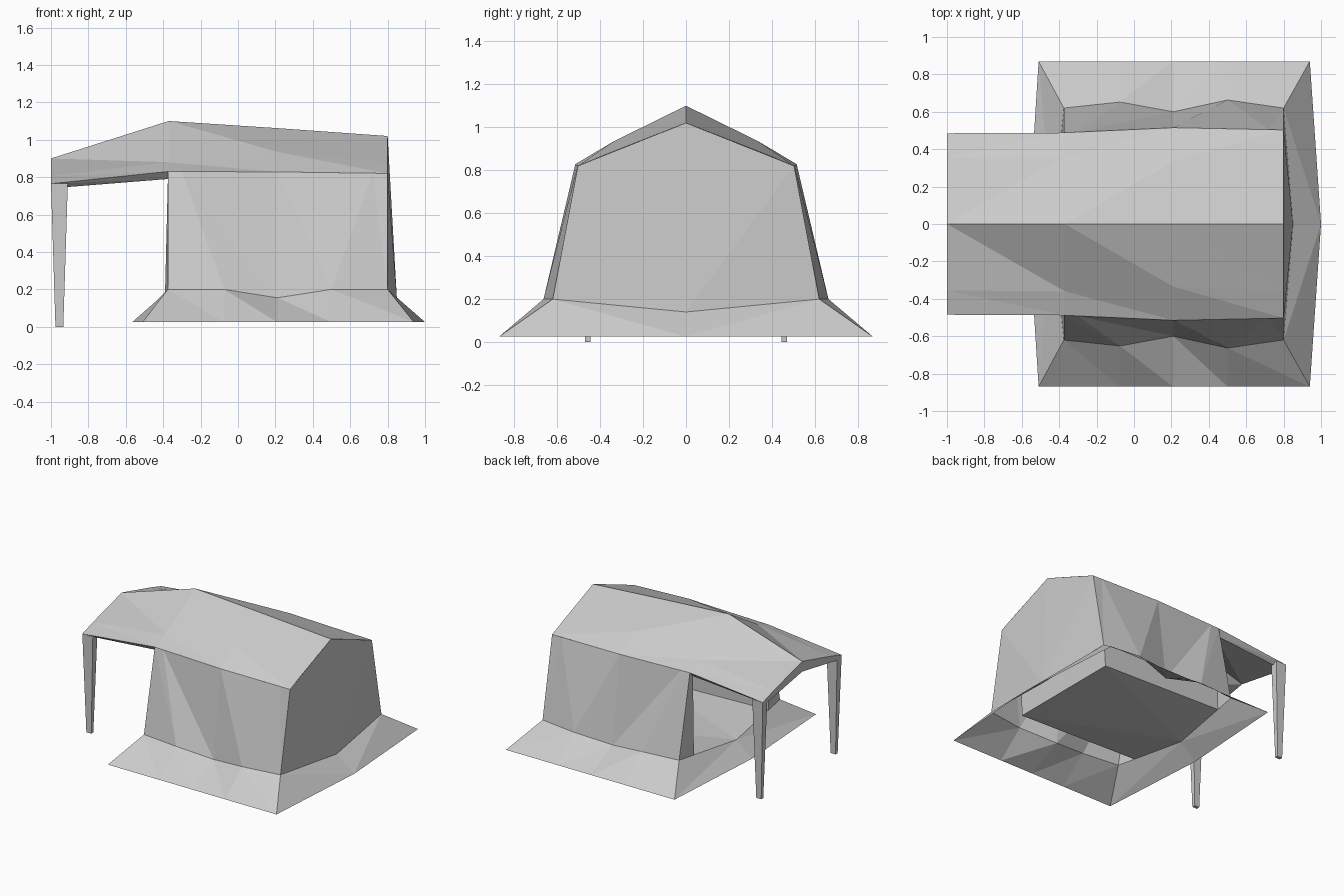
import bpy
import bmesh

cube = bpy.data.objects.get("Cube")
if cube:
    bpy.data.objects.remove(cube)

canvas = bpy.data.materials.new("light_grey_canvas")
canvas.use_nodes = True
GREY = (0.6, 0.6, 0.6, 1)
canvas.diffuse_color = GREY
canvas.node_tree.nodes["Principled BSDF"].inputs["Base Color"].default_value = GREY


def finish(name, bm):
    """Turn a half model (y >= 0) into an object mirrored across y = 0."""
    mesh = bpy.data.meshes.new(name)
    bm.to_mesh(mesh)
    bm.free()
    mesh.materials.append(canvas)
    obj = bpy.data.objects.new(name, mesh)
    bpy.context.collection.objects.link(obj)
    mirror = obj.modifiers.new("mirror", 'MIRROR')
    mirror.use_axis = (False, True, False)
    mirror.use_clip = True
    return obj


def sheet(name, rows, flip=False):
    """Skin neighbouring rows of points with flat triangles."""
    bm = bmesh.new()
    grid = [[bm.verts.new(p) for p in row] for row in rows]
    for upper, lower in zip(grid, grid[1:]):
        for j in range(len(upper) - 1):
            a, b, c, d = upper[j], upper[j + 1], lower[j + 1], lower[j]
            for tri in ((a, b, c), (a, c, d)):
                bm.faces.new(tri[::-1] if flip else tri)
    return finish(name, bm)


# Shared outlines, from the porch end (-x) to the closed end (+x)
ridge = [(-1, 0, .9), (-.37, 0, 1.1), (.21, 0, 1.062), (.8, 0, 1.02)]
slope = [(-1, .355, .805), (-.37, .36, .88), (.21, .335, .935), (.8, .36, .878)]
eave = [(-1, .485, .765), (-.375, .488, .83), (.21, .515, .828), (.8, .503, .82)]
wall_base = [(-.375, .62, .2), (-.075, .652, .2), (.21, .6, .155),
             (.5, .663, .2), (.8, .62, .2), (.85, 0, .14)]
sill_mid = (-.435, 0, .14)

# Roof that runs on over the porch
sheet("roof", [ridge, slope, eave])

# Side walls and closed gable end
wall_top = [eave[1], (-.3, .4915, .83), eave[2], (.72, .5046, .821), eave[3], ridge[3]]
sheet("outer_walls", [wall_top, wall_base])

# Skirt spread on the ground
hem_z, hem_y = .025, .87
hem = [(-.565, 0, hem_z), (-.51, hem_y, hem_z)]
hem += [(p[0], hem_y, hem_z) for p in wall_base[1:4]]
hem += [(.94, hem_y, hem_z), (1, 0, hem_z)]
sheet("ground_skirt", [[sill_mid] + wall_base, hem])

# Lining: ceiling, inner walls and floor
ceiling_ridge = [(-1, 0, .82), (-.375, 0, 1.015), (.68, 0, .95)]
ceiling_eave = [(-1, .45, .74), (-.375, .45, .79), (.68, .45, .785)]
sheet("ceiling", [ceiling_ridge, ceiling_eave], flip=True)

floor_side = [(-.39, .46, .184), (.65, .46, .155)]
floor_mid = [sill_mid, (.65, 0, .155)]
sheet("inner_walls", [[ceiling_eave[1], ceiling_eave[2], ceiling_ridge[2]],
                      floor_side + floor_mid[1:]], flip=True)
sheet("floor", [floor_mid, floor_side])

# Doorway edge between outer and inner wall
sheet("door_jamb", [[ceiling_eave[1], eave[1]], [floor_side[0], wall_base[0]]])

# Porch rim: end face and underside of the eaves
sheet("porch_end_rim", [[ridge[0], slope[0], eave[0]],
                        [ceiling_ridge[0], (-1, .34, .76), ceiling_eave[0]]], flip=True)
sheet("porch_eave_rim", [eave[:2], ceiling_eave[:2]])

# Tapered porch posts
bm = bmesh.new()
bmesh.ops.create_cube(bm, size=1)
for v in bm.verts:
    sx, sy = v.co.x * 2, v.co.y * 2
    if v.co.z > 0:
        v.co = (-.955 + .045 * sx, .457 + .028 * sy, .765)
    else:
        v.co = (-.955 + .021 * sx, .457 + .013 * sy, 0)
finish("porch_posts", bm)
